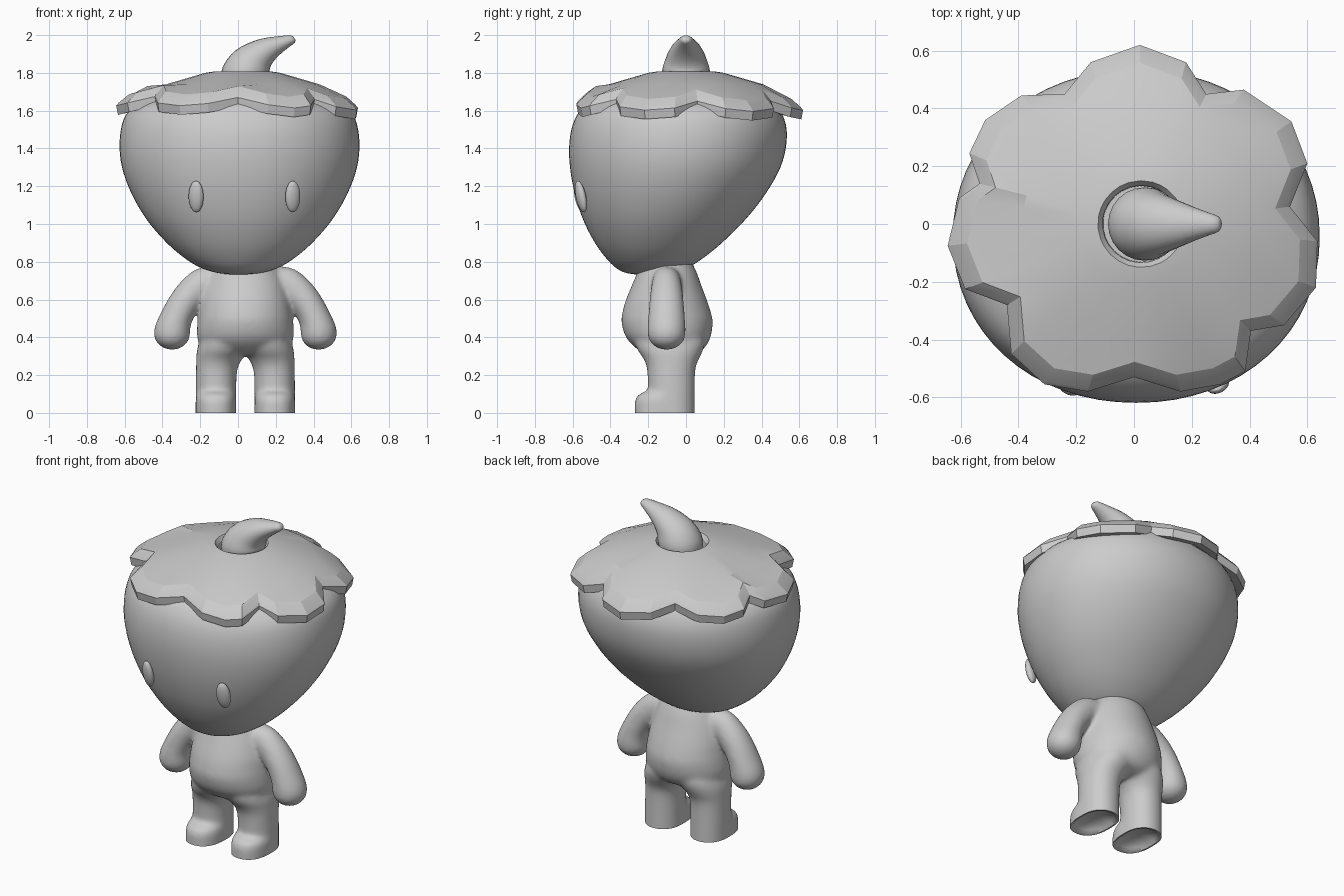
import bpy, bmesh, math
from mathutils import Vector

if "Cube" in bpy.data.objects:
    bpy.data.objects.remove(bpy.data.objects["Cube"])

mat = bpy.data.materials.new("plain grey")
mat.diffuse_color = (0.6, 0.6, 0.6, 1)
mat.use_nodes = True
mat.node_tree.nodes["Principled BSDF"].inputs["Base Color"].default_value = mat.diffuse_color


def ring(cx, cy, cz, rx, ry, tilt=0, n=40, p=1.0):
    """Elliptical ring, tilted about the y axis; p < 1 squares it off."""
    t, pts = math.radians(tilt), []
    for i in range(n):
        a = 2 * math.pi * i / n
        c = math.copysign(abs(math.cos(a)) ** p, math.cos(a))
        s = math.copysign(abs(math.sin(a)) ** p, math.sin(a))
        pts.append(Vector((cx + c * rx * math.cos(t), cy + s * ry,
                           cz + c * rx * math.sin(t))))
    return pts


def spline(rows, k=4):
    """Catmull-Rom interpolation between section rows."""
    out = []
    for i in range(len(rows) - 1):
        a, b, c, d = (rows[min(max(j, 0), len(rows) - 1)] for j in range(i - 1, i + 3))
        for s in range(k):
            t = s / k
            out.append([.5 * (2 * q + (r - p) * t + (2 * p - 5 * q + 4 * r - w) * t * t
                              + (3 * q - p - 3 * r + w) * t ** 3)
                        for p, q, r, w in zip(a, b, c, d)])
    return out + [rows[-1]]


def loft(bm, rings, caps=True):
    """Skin a list of rings into bm."""
    vs = [[bm.verts.new(p) for p in r] for r in rings]
    n, faces = len(vs[0]), []
    for a, b in zip(vs, vs[1:]):
        for i in range(n):
            j = (i + 1) % n
            faces.append(bm.faces.new((a[i], a[j], b[j], b[i])))
    if caps:
        faces += [bm.faces.new(vs[0][::-1]), bm.faces.new(vs[-1])]
    bmesh.ops.recalc_face_normals(bm, faces=faces)


def finish(name, bm, angle=40):
    me = bpy.data.meshes.new(name)
    bm.to_mesh(me)
    bm.free()
    ob = bpy.data.objects.new(name, me)
    bpy.context.collection.objects.link(ob)
    me.materials.append(mat)
    bpy.ops.object.select_all(action='DESELECT')
    ob.select_set(True)
    bpy.context.view_layer.objects.active = ob
    bpy.ops.object.shade_smooth_by_angle(angle=math.radians(angle))
    return ob


# Head: horizontal sections (z, front y, back y, half width)
HEAD = [(.733, -.27, -.19, .05), (.745, -.33, -.08, .135), (.775, -.38, .02, .22),
        (.83, -.432, .105, .305), (.9, -.482, .19, .385), (1.0, -.535, .293, .474),
        (1.1, -.572, .378, .54), (1.2, -.598, .447, .589), (1.3, -.614, .5, .622),
        (1.4, -.619, .528, .635), (1.5, -.607, .533, .628), (1.58, -.575, .51, .6),
        (1.64, -.52, .47, .53), (1.69, -.43, .39, .42), (1.725, -.29, .27, .28),
        (1.74, -.12, .12, .12)]
bm = bmesh.new()
loft(bm, [ring(.008, (f + b) / 2, z, w, (b - f) / 2, n=64, p=.96)
          for z, f, b, w in spline(HEAD, 3)])
finish("head", bm, 80)

# Eyes: slim lenses leaning with the face
for side, x, y, yaw in (("left", -.222, -.562, -20), ("right", .29, -.556, 20)):
    bm = bmesh.new()
    bmesh.ops.create_uvsphere(bm, u_segments=24, v_segments=14, radius=1)
    for v in bm.verts:
        v.co = Vector((v.co.x * .041, v.co.y * .025, v.co.z * .085))
    eye = finish(side + "_eye", bm, 80)
    eye.location = (x, y, 1.145)
    eye.rotation_mode = 'ZYX'
    eye.rotation_euler = (math.radians(12), 0, math.radians(yaw))

# Leaf cap: seven petals, each a notch followed by three rim points
RIM = [(.25, .45), (.38, .465), (.545, .355), (.60, .21),
       (.54, .06), (.635, -.06), (.63, -.22), (.52, -.35),
       (.405, -.37), (.385, -.51), (.30, -.555), (.16, -.58),
       (0, -.53), (-.16, -.58), (-.31, -.555), (-.425, -.45),
       (-.44, -.28), (-.585, -.225), (-.645, -.075), (-.605, .09),
       (-.535, .14), (-.57, .245), (-.515, .36), (-.39, .445),
       (-.24, .45), (-.15, .56), (.02, .62), (.18, .56)]
HUB = Vector((.025, 0))


def cap_ring(scale, dz):
    """Ring following the rim: high at notches, low at petal tips."""
    pts = []
    for i, (x, y) in enumerate(RIM):
        p = HUB + (Vector((x, y)) - HUB) * scale
        z = (1.672, 1.636, 1.622, 1.636)[i % 4] + dz - .02 * x - .015 * y
        pts.append(Vector((p.x, p.y, z)))
    return pts


def hub_ring(r, z):
    return [Vector((HUB.x + d.x * r, d.y * r, z)) for d in
            ((Vector(p) - HUB).normalized() for p in RIM)]


bm = bmesh.new()
loft(bm, [hub_ring(.132, 1.74), hub_ring(.134, 1.785), hub_ring(.15, 1.808),
          hub_ring(.2, 1.8), hub_ring(.41, 1.739), cap_ring(.9, .05),
          cap_ring(.98, .006), cap_ring(1, -.01), cap_ring(.985, -.058),
          cap_ring(.9, -.045), hub_ring(.44, 1.655)], caps=False)
finish("leaf_cap", bm, 14)

# Stem: bent tapering horn (x, z, half width, depth, tilt)
STEM = [(.035, 1.74, .115, .118, 0), (.037, 1.8, .127, .127, 0),
        (.053, 1.838, .118, .121, -14), (.08, 1.872, .102, .108, -30),
        (.117, 1.902, .083, .094, -42), (.16, 1.928, .066, .077, -52),
        (.21, 1.95, .048, .057, -58), (.265, 1.971, .031, .037, -60),
        (.29, 1.979, .022, .027, -60), (.299, 1.983, .01, .013, -60)]
bm = bmesh.new()
loft(bm, [ring(x, 0, z, w, d, t, 24) for x, z, w, d, t in spline(STEM, 2)])
finish("stem", bm, 60)

# Body: torso sections (z, front y, back y, half width)
TORSO = [(.31, -.2, .04, .15), (.34, -.262, .095, .225), (.4, -.318, .13, .256),
         (.48, -.342, .142, .254), (.54, -.335, .13, .246), (.6, -.318, .11, .237),
         (.68, -.285, .08, .214), (.745, -.258, .057, .187), (.8, -.24, .03, .16),
         (.86, -.23, 0, .13)]
# Arm sections (offset from mid, z, thickness, depth, tilt)
ARM = [(.11, .725, .066, .066, 55), (.2, .695, .088, .076, 53), (.27, .645, .087, .085, 46),
       (.325, .58, .084, .092, 35), (.367, .5, .086, .098, 24), (.387, .43, .097, .102, 15),
       (.396, .385, .088, .092, 10), (.4, .352, .06, .062, 8), (.402, .335, .02, .02, 8)]
# Leg sections (z, front y, back y, inner and outer offset from mid)
LEG = [(-.06, -.201, .047, .048, .263), (.1, -.201, .047, .048, .263),
       (.2, -.204, .048, .046, .262), (.25, -.21, .054, .036, .261),
       (.29, -.227, .071, .014, .26), (.33, -.255, .09, -.02, .257),
       (.38, -.27, .1, -.03, .24), (.44, -.24, .07, -.02, .2)]
# Foot sections (z, front y, half width)
FOOT = [(-.06, -.272, .108), (.06, -.272, .108), (.09, -.26, .105), (.112, -.225, .09)]
MID = .039
bm = bmesh.new()
loft(bm, [ring(MID, (f + b) / 2, z, w, (b - f) / 2) for z, f, b, w in spline(TORSO)])
for s in (-1, 1):
    loft(bm, [ring(MID + s * x, -.103, z, w, d, s * t) for x, z, w, d, t in spline(ARM)])
    loft(bm, [ring(MID + s * (i + o) / 2, (f + b) / 2, z, (o - i) / 2, (b - f) / 2, p=.95)
              for z, f, b, i, o in spline(LEG)])
    loft(bm, [ring(MID + s * .156, (f + .046) / 2, z, w, (.046 - f) / 2, p=.85)
              for z, f, w in FOOT])
rough = finish("body_rough", bm)
fuse = rough.modifiers.new("fuse", 'REMESH')
fuse.mode, fuse.voxel_size = 'VOXEL', .01
relax = rough.modifiers.new("relax", 'SMOOTH')
relax.factor, relax.iterations = .5, 26

# Fused body with the soles cut flat on the ground
evaluated = rough.evaluated_get(bpy.context.evaluated_depsgraph_get())
bm = bmesh.new()
bm.from_mesh(evaluated.to_mesh())
evaluated.to_mesh_clear()
bpy.data.objects.remove(rough)
cut = bmesh.ops.bisect_plane(bm, geom=bm.verts[:] + bm.edges[:] + bm.faces[:],
                             plane_co=(0, 0, 0), plane_no=(0, 0, 1), clear_inner=True)
edges = [e for e in cut["geom_cut"] if isinstance(e, bmesh.types.BMEdge)]
soles = bmesh.ops.holes_fill(bm, edges=edges, sides=0)["faces"]
# Rounded dimple in each sole
for sole in soles:
    centre = sole.calc_center_bounds()
    for shrink, z in ((.92, 0), (.86, .018), (.78, .032), (.62, .042), (.3, .046)):
        sole = bmesh.ops.extrude_discrete_faces(bm, faces=[sole])["faces"][0]
        for v in sole.verts:
            v.co = centre + (v.co - centre) * shrink
            v.co.z = z
finish("body", bm, 50)
